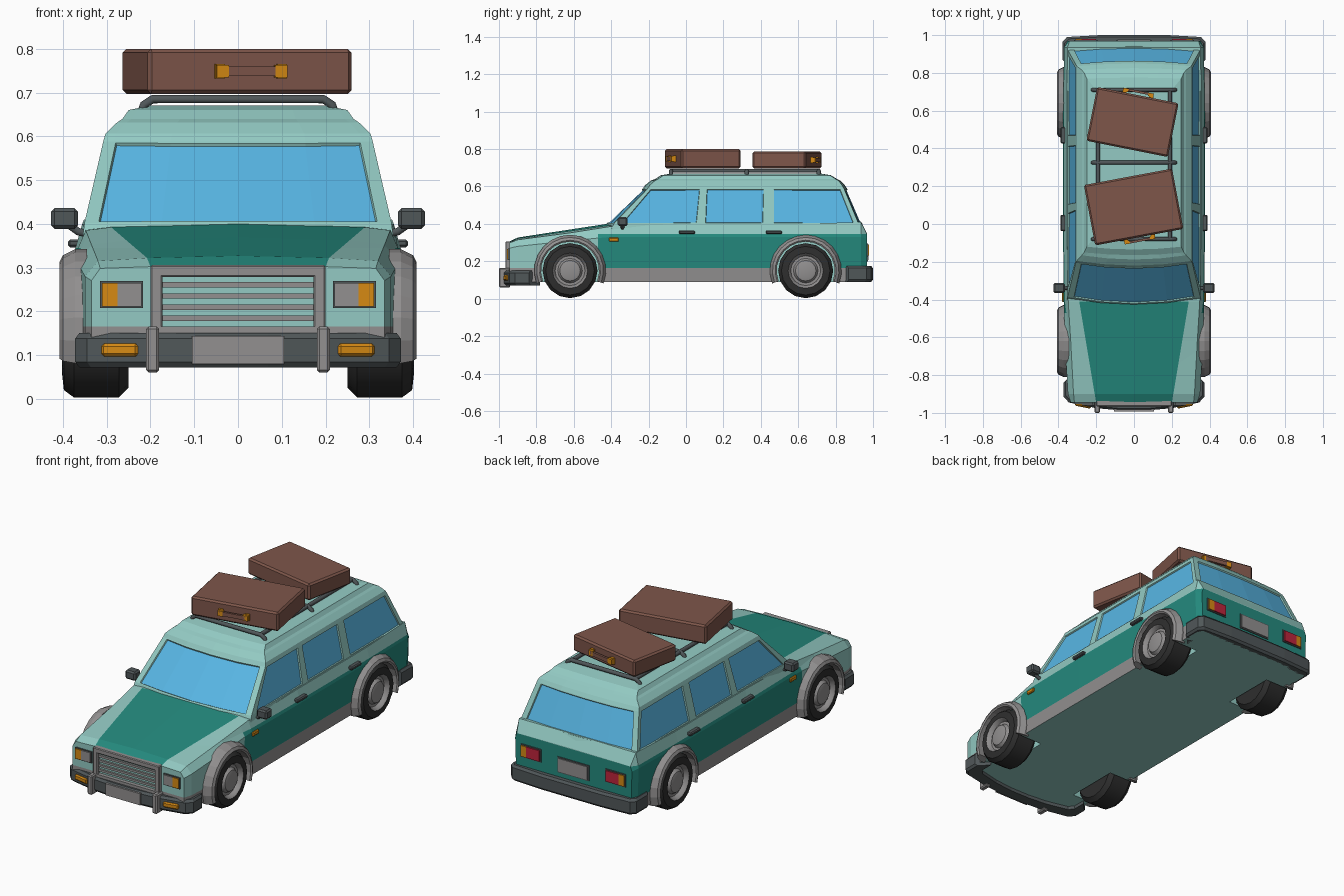
import bpy, bmesh, math
from mathutils import Vector, Matrix

if "Cube" in bpy.data.objects:
    bpy.data.objects.remove(bpy.data.objects["Cube"])

def srgb(r, g, b):
    return tuple((c / 255 / 12.92 if c < 10 else ((c / 255 + .055) / 1.055) ** 2.4) for c in (r, g, b)) + (1,)

MATS = {}
for n, c in dict(light_teal=(147, 202, 195), dark_teal=(36, 138, 126), glass=(88, 182, 228), brown=(126, 86, 74),
                 light_grey=(146, 144, 144), dark_grey=(80, 87, 89), tyre_black=(46, 46, 46),
                 orange=(214, 138, 20), red=(190, 36, 60)).items():
    MATS[n] = bpy.data.materials.new(n)
    MATS[n].diffuse_color = srgb(*c)

def finish(name, bm, mats, smooth=False):
    bmesh.ops.recalc_face_normals(bm, faces=bm.faces)
    me = bpy.data.meshes.new(name)
    bm.to_mesh(me)
    bm.free()
    for m in mats:
        me.materials.append(MATS[m])
    ob = bpy.data.objects.new(name, me)
    bpy.context.collection.objects.link(ob)
    bpy.ops.object.select_all(action='DESELECT')
    bpy.context.view_layer.objects.active = ob
    ob.select_set(True)
    if smooth:
        bpy.ops.object.shade_smooth_by_angle(angle=math.radians(35))
    return ob

def loft(rings, caps=True):
    """Skin equal-length closed rings; returns the bmesh and faces per band."""
    bm = bmesh.new()
    vs = [[bm.verts.new(p) for p in r] for r in rings]
    n = len(vs[0])
    bands = [[bm.faces.new((a[i], a[(i + 1) % n], b[(i + 1) % n], b[i])) for i in range(n)]
             for a, b in zip(vs, vs[1:])]
    if caps:
        bm.faces.new(vs[0])
        bm.faces.new(vs[-1])
    bmesh.ops.recalc_face_normals(bm, faces=bm.faces)
    return bm, bands

def box(name, mat, lo, hi, bevel=0.0, turn=0.0):
    lo, hi = Vector(lo), Vector(hi)
    bm = bmesh.new()
    bmesh.ops.create_cube(bm, size=1)
    bmesh.ops.scale(bm, vec=hi - lo, verts=bm.verts)
    if bevel:
        bmesh.ops.bevel(bm, geom=bm.edges[:], offset=bevel, segments=1, affect='EDGES')
    bmesh.ops.transform(bm, matrix=Matrix.Translation((lo + hi) / 2) @ Matrix.Rotation(turn, 4, 'Z'), verts=bm.verts)
    return finish(name, bm, [mat])

def pair(name, mat, lo, hi, bevel=0.0, turn=0.0):
    """Box on the right, plus its mirror on the left."""
    box(name + "_right", mat, lo, hi, bevel, turn)
    box(name + "_left", mat, (-hi[0], lo[1], lo[2]), (-lo[0], hi[1], hi[2]), bevel, -turn)

def tube(name, pts, r=.011):
    cu = bpy.data.curves.new(name, 'CURVE')
    cu.dimensions, cu.bevel_depth, cu.bevel_resolution, cu.use_fill_caps = '3D', r, 1, True
    sp = cu.splines.new('POLY')
    sp.points.add(len(pts) - 1)
    for p, q in zip(sp.points, pts):
        p.co = (*q, 1)
    cu.materials.append(MATS['dark_grey'])
    ob = bpy.data.objects.new(name, cu)
    bpy.context.collection.objects.link(ob)
    bpy.ops.object.select_all(action='DESELECT')
    bpy.context.view_layer.objects.active = ob
    ob.select_set(True)
    bpy.ops.object.convert(target='MESH')

# Lower body: y, low width, mid width, mid z, shoulder width, shoulder z, hood width, hood z, centre z
SECTIONS = [(-.945, .335, .335, .27, .315, .298, .20, .302, .305),
            (-.90, .35, .35, .28, .32, .315, .208, .322, .327),
            (-.62, .362, .366, .31, .335, .352, .255, .362, .37),
            (-.41, .365, .372, .33, .348, .385, .29, .392, .402),
            (0, .365, .376, .33, .356, .40, .29, .40, .40),
            (.60, .365, .376, .33, .356, .40, .29, .40, .40),
            (.935, .36, .37, .33, .352, .41, .29, .41, .412),
            (.968, .345, .352, .32, .342, .345, .28, .347, .349)]
rings = []
for y, wl, wm, zm, wt, zt, wh, zh, zc in SECTIONS:
    half = [(wl, .09), (wm, zm), (wt, zt), (wh, zh)]
    rings.append([(x, y, z) for x, z in half] + [(0, y, zc)] + [(-x, y, z) for x, z in half[::-1]])
bm, bands = loft(rings)
hood = [f for b in bands[:3] for f in b[3:5]]
for f in hood:
    f.material_index = 1
for co, no in (((0, 0, .165), (0, 0, 1)), ((0, 0, .345), (0, 0, 1)), ((0, -.47, 0), (0, 1, 0))):
    bmesh.ops.bisect_plane(bm, geom=bm.verts[:] + bm.edges[:] + bm.faces[:], plane_co=co, plane_no=no)
for f in bm.faces:
    c = f.calc_center_median()
    if f.normal.z > -.9 and abs(f.normal.z) < .8:
        if c.z < .165:
            f.material_index = 2
        elif c.z < .345 and c.y > -.47:
            f.material_index = 1
body = finish("body", bm, ['light_teal', 'dark_teal', 'light_grey'])

def circle(x, r, y, n=16):
    return [(x, y + r * math.cos(k * math.tau / n), .15 + r * math.sin(k * math.tau / n)) for k in range(n)]

# Wheels, wheel wells and arch flares
TYRE = [(.25, .09), (.25, .125), (.272, .147), (.375, .147), (.398, .13), (.402, .094),
        (.396, .088), (.378, .08), (.378, .066), (.394, .055), (.398, .04)]
FLARE = [(.345, .155), (.402, .155), (.408, .163), (.40, .178), (.372, .192), (.345, .192)]
for s, side in ((1, "right"), (-1, "left")):
    for y, end in ((-.62, "front"), (.64, "rear")):
        cutter = finish("well_cutter", loft([circle(s * .235, .162, y, 20), circle(s * .6, .162, y, 20)])[0], [])
        cutter.hide_render = True
        mod = body.modifiers.new("well", 'BOOLEAN')
        mod.operation, mod.solver, mod.object = 'DIFFERENCE', 'EXACT', cutter
        bpy.context.view_layer.objects.active = body
        bpy.ops.object.modifier_apply(modifier="well")
        bpy.data.objects.remove(cutter)

        bm, bands = loft([circle(s * x, r, y) for x, r in TYRE])
        for f in bm.faces:
            f.material_index = 1 if abs(f.calc_center_median().x) > .39 and f not in bands[4] else 0
        for b in bands[5:]:
            for f in b:
                f.material_index = 1
        for f in bands[4]:
            f.material_index = 0
        finish(f"{end}_wheel_{side}", bm, ['tyre_black', 'light_grey'], True)

        arcs = [math.radians(-21 + 222 * k / 14) for k in range(15)]
        bm, _ = loft([[(s * x, y + r * math.cos(a), .15 + r * math.sin(a)) for x, r in FLARE] for a in arcs])
        finish(f"{end}_arch_{side}", bm, ['light_grey'])

# Cabin levels: z, half width, front edge y, front centre y, rear edge y, rear centre y
LEVELS = [(.37, .355, -.40, -.435, .935, .955), (.402, .351, -.385, -.425, .922, .942),
          (.588, .308, -.205, -.232, .845, .862), (.606, .303, -.195, -.22, .835, .85),
          (.632, .276, -.165, -.188, .815, .825), (.640, .264, -.15, -.165, .80, .808),
          (.660, .250, -.12, -.135, .77, .775), (.670, .20, -.06, -.075, .71, .715)]
SILL = [-.345, .06, .10, .415, .465, .90]
HEAD = [-.192, .078, .108, .42, .465, .828]
FR = [-1, -.92, -.5, 0, .5, .92, 1]
rings = []
for i, (z, w, fe, fc, re, rc) in enumerate(LEVELS):
    src, ref = (SILL, LEVELS[1]) if i < 2 else (HEAD, LEVELS[2])
    ys = [fe + (y - ref[2]) / (ref[4] - ref[2]) * (re - fe) for y in src]
    rings.append([(w * f, fc + (fe - fc) * f * f, z) for f in FR] + [(w, y, z) for y in ys]
                 + [(-w * f, rc + (re - rc) * f * f, z) for f in FR] + [(-w, y, z) for y in ys[::-1]])
bm, bands = loft(rings)
band = bands[1]
for group in ([1, 2, 3, 4], [14, 15, 16, 17], [7], [9], [11], [20], [22], [24]):
    faces = [band[i] for i in group]
    bmesh.ops.inset_region(bm, faces=faces, thickness=.006, depth=0)
    bmesh.ops.inset_region(bm, faces=faces, thickness=.003, depth=-.007)
    for f in faces:
        f.material_index = 1
finish("cabin", bm, ['light_teal', 'glass'])

# Wrap-around bumpers
def bumper(name, path, z0, z1):
    full = path + [(-x, y) for x, y in path[::-1]]
    b = .012
    rings = [[(x, y, z0 + b), (x * .975, y * .99, z0), (x * .84, y * .93, z0),
              (x * .84, y * .93, z1), (x * .975, y * .99, z1), (x, y, z1 - b)] for x, y in full]
    finish(name, loft(rings)[0], ['dark_grey'])

bumper("front_bumper", [(.372, -.84), (.372, -.915), (.345, -.945), (.20, -.975), (.07, -.987)], .072, .15)
bumper("rear_bumper", [(.378, .87), (.378, .965), (.355, .99), (.18, 1.0)], .09, .175)
pair("over_rider", 'light_grey', (.18, -1.0, .06), (.21, -.94, .165), .006)
box("front_plate", 'light_grey', (-.105, -.993, .08), (.105, -.975, .143))
pair("fog_lamp", 'orange', (.227, -.970, .097), (.312, -.950, .126), .006, math.radians(11))

# Grille and headlamps
box("grille_top", 'light_grey', (-.20, -.966, .278), (.20, -.93, .306), .004)
box("grille_base", 'light_grey', (-.20, -.966, .15), (.20, -.93, .165))
pair("grille_post", 'light_grey', (.172, -.966, .15), (.20, -.93, .30), .004)
for k in range(4):
    z = .178 + k * .0255
    box(f"grille_slat_{k + 1}", 'light_grey', (-.175, -.956, z), (.175, -.94, z + .012))
pair("headlamp_frame", 'dark_grey', (.217, -.952, .207), (.315, -.93, .269))
pair("headlamp", 'light_grey', (.221, -.958, .211), (.275, -.94, .265))
pair("front_indicator", 'orange', (.275, -.958, .211), (.311, -.93, .265))

# Tail lamps and rear plate
pair("tail_lamp_frame", 'dark_grey', (.194, .95, .225), (.317, .973, .296))
pair("tail_lamp", 'red', (.20, .955, .231), (.278, .979, .29))
pair("rear_indicator", 'orange', (.278, .955, .231), (.311, .979, .29))
box("rear_plate_frame", 'dark_grey', (-.095, .95, .20), (.095, .972, .285))
box("rear_plate", 'light_grey', (-.088, .955, .207), (.088, .976, .278))

# Side fittings
pair("side_marker", 'orange', (.362, -.412, .305), (.381, -.36, .327), .004)
for n, y in (("front", .005), ("rear", .47)):
    pair(n + "_door_handle", 'dark_grey', (.36, y - .043, .346), (.389, y + .043, .364), .005)
pair("mirror", 'dark_grey', (.366, -.365, .388), (.427, -.312, .436), .008)
for s, n in ((1, "right"), (-1, "left")):
    tube("mirror_arm_" + n, [(s * .335, -.34, .375), (s * .365, -.34, .382), (s * .39, -.34, .40)], .010)

# Roof rack
for s, n in ((1, "right"), (-1, "left")):
    tube("rack_rail_" + n, [(s * .19, -.08, .684), (s * .19, .71, .684)])
for n, y in (("front", -.08), ("middle", .325), ("rear", .71)):
    tube(f"rack_bar_{n}", [(-.222, y, .652), (-.215, y, .672), (-.195, y, .685), (.195, y, .685),
                           (.215, y, .672), (.222, y, .652)])

# Suitcases with handle on one long side
def suitcase(name, cx, cy, w, d, z1, deg, s):
    M = Matrix.Translation((cx, cy, 0)) @ Matrix.Rotation(math.radians(deg), 4, 'Z')
    zm = (.697 + z1) / 2
    e = s * d / 2
    parts = [box(name, 'brown', (-w / 2, -d / 2, .697), (w / 2, d / 2, z1), .009),
             box(name + "_handle", 'brown', (-.07, e + s * .018 - .006, zm - .011), (.07, e + s * .018 + .006, zm + .011))]
    for k in (-1, 1):
        parts.append(box(name + "_bracket", 'orange', (k * .072 - .011, e - .012, zm - .017),
                         (k * .072 + .011, e + .012, zm + .017)))
        parts.append(box(name + "_clasp", 'orange', (k * .068 - .014, e + s * .015 - .009, zm - .014),
                         (k * .068 + .014, e + s * .015 + .009, zm + .014)))
    for p in parts:
        p.data.transform(M)

suitcase("large_suitcase", -.002, .09, .475, .325, .80, 10.6, -1)
suitcase("small_suitcase", -.008, .54, .44, .29, .787, -11.3, 1)

for m in bpy.data.materials:
    if m.users and not m.is_grease_pencil:
        m.use_nodes = True
        m.node_tree.nodes["Principled BSDF"].inputs["Base Color"].default_value = m.diffuse_color
